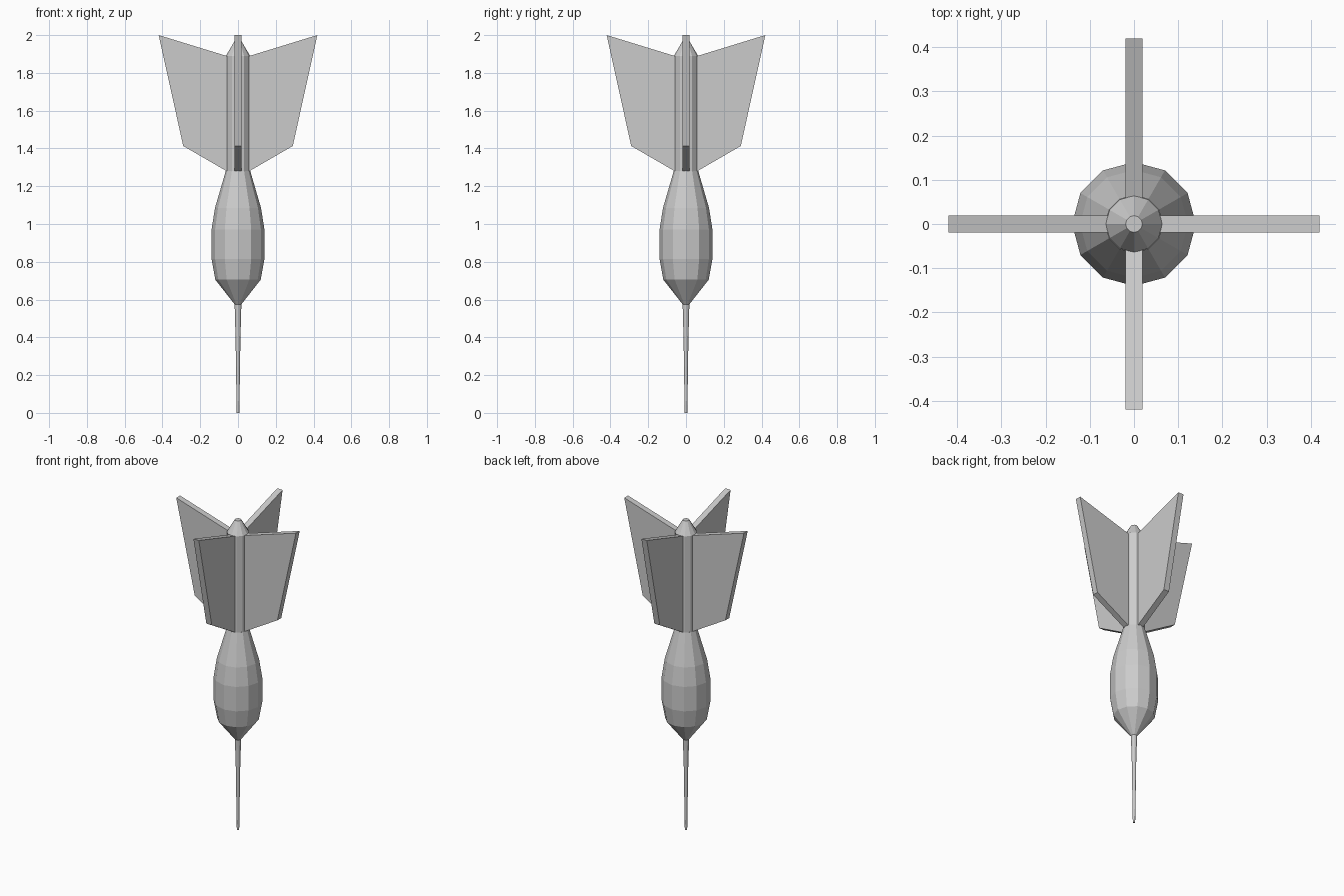
import bpy, bmesh, math
from mathutils import Matrix

cube = bpy.data.objects.get("Cube")
if cube:
    bpy.data.objects.remove(cube, do_unlink=True)

SIDES = 12

# Single plain grey
grey = bpy.data.materials.new("plain grey")
grey.use_nodes = True
grey.diffuse_color = (0.6, 0.6, 0.6, 1)
grey.node_tree.nodes["Principled BSDF"].inputs["Base Color"].default_value = (0.6, 0.6, 0.6, 1)


def finish(bm, name):
    bmesh.ops.recalc_face_normals(bm, faces=bm.faces)
    mesh = bpy.data.meshes.new(name)
    bm.to_mesh(mesh)
    bm.free()
    mesh.materials.append(grey)
    obj = bpy.data.objects.new(name, mesh)
    bpy.context.collection.objects.link(obj)
    return obj


def lathe(name, profile):
    """Faceted solid of revolution from (radius, height) pairs, capped at both ends."""
    bm = bmesh.new()
    rings = []
    for r, z in profile:
        angles = [math.tau * i / SIDES for i in range(SIDES)]
        rings.append([bm.verts.new((r * math.cos(a), r * math.sin(a), z)) for a in angles])
    for low, high in zip(rings, rings[1:]):
        for i in range(SIDES):
            j = (i + 1) % SIDES
            bm.faces.new((low[i], low[j], high[j], high[i]))
    bm.faces.new(rings[0])
    bm.faces.new(rings[-1])
    return finish(bm, name)


def fin(name, angle, thickness=0.038):
    """Swept slab fin, extruded from its outline and turned about the shaft."""
    outline = [(0.055, 1.277), (0.29, 1.413), (0.42, 2.0), (0.055, 1.888)]
    bm = bmesh.new()
    face = bm.faces.new([bm.verts.new((x, -thickness / 2, z)) for x, z in outline])
    out = bmesh.ops.extrude_face_region(bm, geom=[face])
    moved = [v for v in out["geom"] if isinstance(v, bmesh.types.BMVert)]
    bmesh.ops.translate(bm, verts=moved, vec=(0, thickness, 0))
    bmesh.ops.rotate(bm, verts=bm.verts, matrix=Matrix.Rotation(angle, 3, "Z"))
    return finish(bm, name)


# Needle, barrel, shaft and tapered cap
lathe("needle", [(0.007, 0), (0.01, 0.2), (0.013, 0.4), (0.018, 0.577)])
lathe("barrel", [(0.018, 0.575), (0.12, 0.705), (0.14, 0.815), (0.14, 0.97),
                 (0.122, 1.085), (0.065, 1.28)])
lathe("shaft", [(0.064, 1.28), (0.064, 1.89)])
lathe("shaft_cap", [(0.064, 1.89), (0.019, 1.967)])

# Four flights around the shaft
for i, side in enumerate(("left", "back", "right", "front")):
    fin(side + "_fin", i * math.pi / 2)
